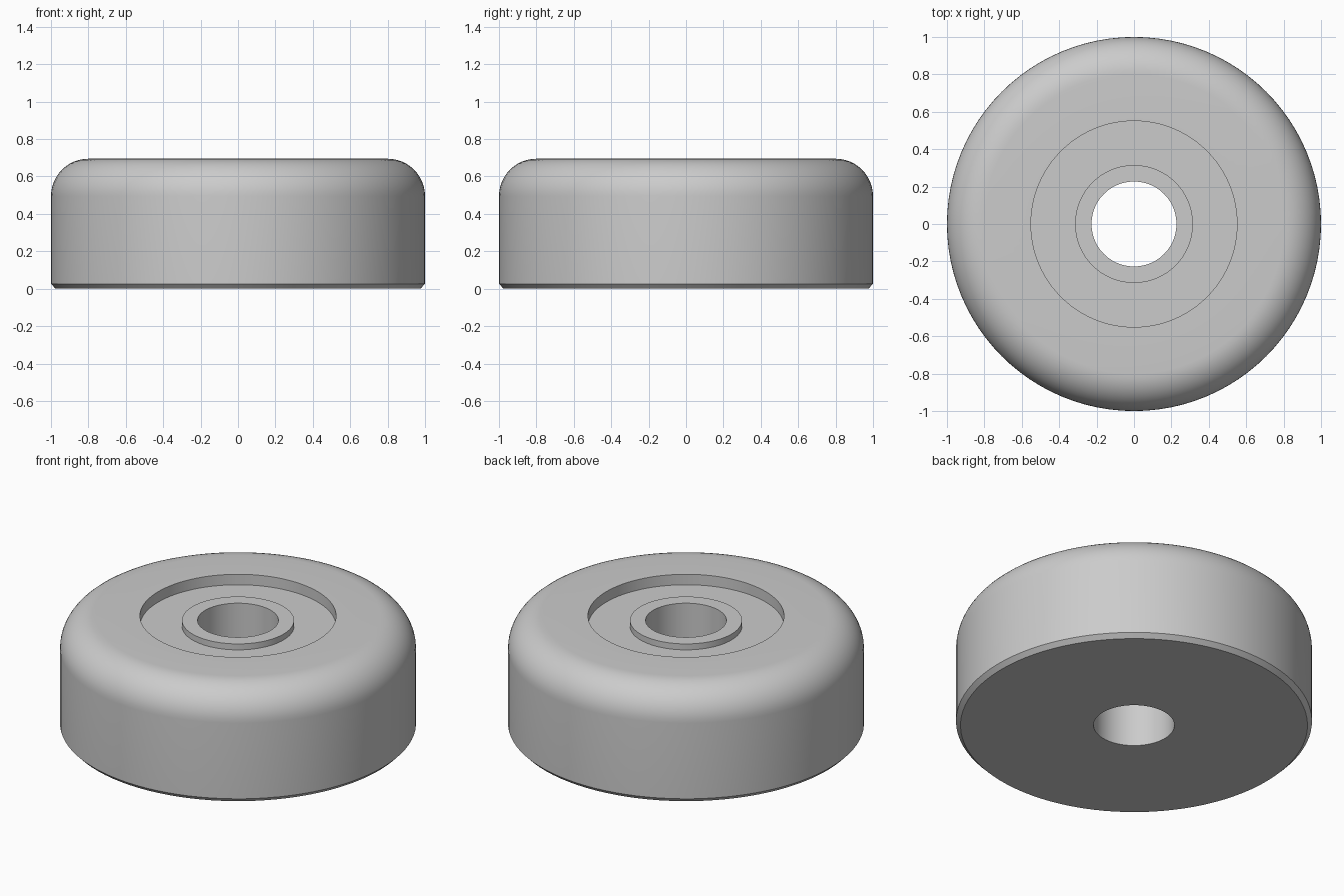
import bpy, bmesh, math

if "Cube" in bpy.data.objects:
    bpy.data.objects.remove(bpy.data.objects["Cube"])

SEGMENTS = 96

grey = bpy.data.materials.new("light_grey")
grey.diffuse_color = (0.6, 0.6, 0.6, 1)
grey.use_nodes = True
grey.node_tree.nodes["Principled BSDF"].inputs["Base Color"].default_value = grey.diffuse_color

# Closed cross-section (radius, height), from the bottom of the bore outwards
fillet = 0.2
profile = [(0.227, 0), (0.975, 0), (1.0, 0.026)]
# Rounded upper shoulder
for i in range(13):
    a = math.radians(90 * i / 12)
    profile.append((1 - fillet + fillet * math.cos(a), 0.695 - fillet + fillet * math.sin(a)))
# Ring recess and raised boss around the bore
profile += [(0.551, 0.695), (0.551, 0.63), (0.315, 0.63), (0.315, 0.667), (0.227, 0.667)]

# Revolve the cross-section into the round foot
bm = bmesh.new()
rings = []
for s in range(SEGMENTS):
    t = 2 * math.pi * s / SEGMENTS
    rings.append([bm.verts.new((r * math.cos(t), r * math.sin(t), z)) for r, z in profile])
n = len(profile)
for s in range(SEGMENTS):
    a, b = rings[s], rings[(s + 1) % SEGMENTS]
    for i in range(n):
        j = (i + 1) % n
        bm.faces.new((a[i], b[i], b[j], a[j]))
bmesh.ops.recalc_face_normals(bm, faces=bm.faces)

mesh = bpy.data.meshes.new("round_foot")
bm.to_mesh(mesh)
bm.free()
mesh.materials.append(grey)
foot = bpy.data.objects.new("round_foot", mesh)
bpy.context.collection.objects.link(foot)

# Smooth curves, crisp rims
bpy.context.view_layer.objects.active = foot
foot.select_set(True)
bpy.ops.object.shade_smooth_by_angle(angle=math.radians(30))
